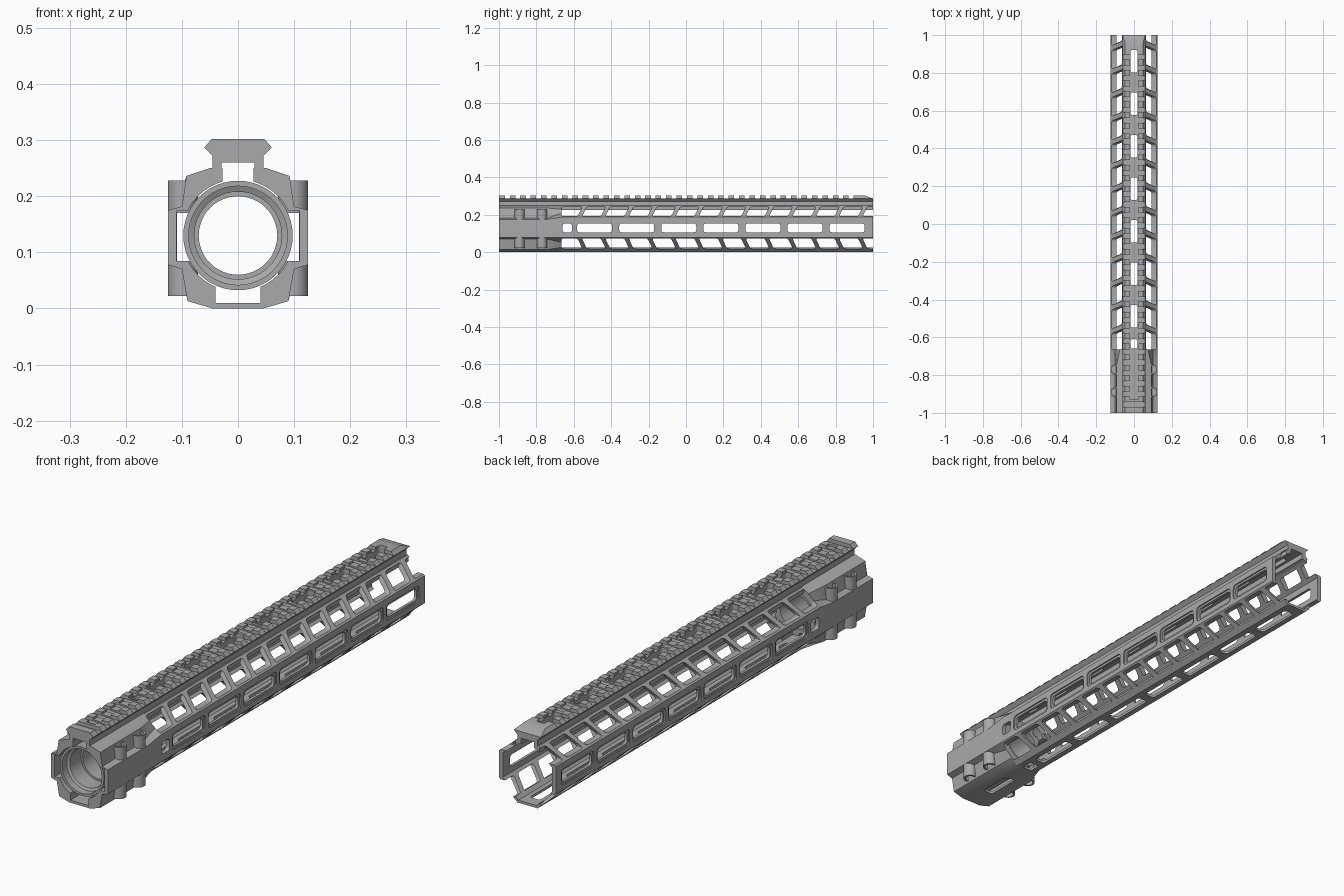
import bpy, bmesh, math
from mathutils import Vector

if "Cube" in bpy.data.objects:
    bpy.data.objects.remove(bpy.data.objects["Cube"])

metal = bpy.data.materials.new("anodized_grey")
metal.diffuse_color = (0.40, 0.40, 0.40, 1)
metal.use_nodes = True
metal.node_tree.nodes["Principled BSDF"].inputs["Base Color"].default_value = metal.diffuse_color


def place(axis, u, v, t):
    """Put a profile point (u, v) at distance t along an axis."""
    return {'x': (t, u, v), 'y': (u, t, v), 'z': (u, v, t)}[axis]


def loft(bm, sections, axis):
    """Skin a list of (position, profile) sections, with capped ends."""
    rows = [[bm.verts.new(place(axis, u, v, t)) for u, v in p] for t, p in sections]
    n = len(rows[0])
    for a, b in zip(rows, rows[1:]):
        for i in range(n):
            j = (i + 1) % n
            bm.faces.new((a[i], a[j], b[j], b[i]))
    bm.faces.new(rows[0][::-1])
    bm.faces.new(rows[-1])


def prism(bm, pts, axis, a, b):
    loft(bm, [(a, pts), (b, pts)], axis)


def rect(u0, u1, v0, v1):
    return [(u0, v0), (u1, v0), (u1, v1), (u0, v1)]


def rounded(pts, r, seg=4):
    """Round the corners of a polygon."""
    out, n = [], len(pts)
    for i in range(n):
        p, c, q = (Vector(pts[k % n]) for k in (i - 1, i, i + 1))
        a, b = c + (p - c).normalized() * r, c + (q - c).normalized() * r
        for s in range(seg + 1):
            t = s / seg
            w = a * (1 - t) ** 2 + c * 2 * t * (1 - t) + b * t * t
            out.append((w.x, w.y))
    return out


def circle(cx, cy, r, n=24):
    return [(cx + r * math.cos(2 * math.pi * i / n), cy + r * math.sin(2 * math.pi * i / n)) for i in range(n)]


def mirrored(half):
    return half + [(-x, z) for x, z in reversed(half)]


def finish(name, bm):
    bmesh.ops.recalc_face_normals(bm, faces=bm.faces)
    me = bpy.data.meshes.new(name)
    bm.to_mesh(me)
    bm.free()
    me.materials.append(metal)
    ob = bpy.data.objects.new(name, me)
    bpy.context.collection.objects.link(ob)
    return ob


def cut(ob, bm):
    """Subtract the shapes in bm from an object."""
    tool = finish("cutter", bm)
    tool.hide_render = True
    m = ob.modifiers.new("cut", 'BOOLEAN')
    m.operation, m.solver, m.object = 'DIFFERENCE', 'EXACT', tool
    bpy.context.view_layer.objects.active = ob
    bpy.ops.object.modifier_apply(modifier=m.name)
    bpy.data.objects.remove(tool)


def smooth(ob):
    bpy.ops.object.select_all(action='DESELECT')
    ob.select_set(True)
    bpy.context.view_layer.objects.active = ob
    bpy.ops.object.shade_smooth_by_angle(angle=math.radians(30))


# Half outlines of the tube and of the notched clamp end
tube_outer = [(.045, 0), (.072, .026), (.1, .053), (.125, .078),
              (.125, .187), (.1, .208), (.075, .229), (.05, .25)]
tube_inner = [(.028, .25), (.028, .237), (.04, .235), (.109, .18), (.109, .083), (.04, .01)]
clamp_outer = [(.045, 0), (.09, .013), (.1, .07), (.125, .078),
               (.125, .175), (.1, .182), (.092, .236), (.05, .25)]
START = -.665

# Long hollow tube
bm = bmesh.new()
prism(bm, mirrored(tube_outer + tube_inner), 'y', START, 1)
tube = finish("handguard_tube", bm)

# Slanted windows in the four diagonal walls
bm = bmesh.new()
for k in range(14):
    y0 = -.665 if k == 0 else -.555 + .125 * (k - 1) + .012
    y1 = -.555 + .125 * k - .012
    s0 = .0 if k == 0 else -.013
    if k == 13:
        y1 = 1.1
    up = rounded([(y0 + s0, .192), (y1 - .013, .192), (y1 + .013, .244), (y0 - s0, .244)], .011)
    low = rounded([(y0 + s0, .073), (y1 - .013, .073), (y1 + .013, .018), (y0 - s0, .018)], .011)
    for a, b in ((.053, .2), (-.2, -.053)):
        prism(bm, up, 'x', a, b)
        prism(bm, low, 'x', a, b)
cut(tube, bm)

# Accessory slots in the sides and floor: shallow rim first, then the opening
spans = [(-.67 + .01, -.61)] + [(-.582 + .225 * k, -.395 + .225 * k) for k in range(7)]
for grow, deep in ((.008, False), (0, True)):
    bm = bmesh.new()
    for y0, y1 in spans:
        if deep or y0 > -.6:
            p = rounded(rect(y0 - grow, y1 + grow, .106 - grow, .153 + grow), .014)
            for s in (-1, 1):
                prism(bm, p, 'x', s * (.09 if deep else .119), s * .15)
        if deep:
            prism(bm, rounded(rect(-.022, .022, y0, y1), .014), 'z', -.05, .05)
cut_bm = bm
cut(tube, cut_bm)

# Shallow rims around the side slots
bm = bmesh.new()
for y0, y1 in spans[1:]:
    p = rounded(rect(y0 - .009, y1 + .009, .097, .162), .016)
    for s in (-1, 1):
        prism(bm, p, 'x', s * .120, s * .15)
cut(tube, bm)
smooth(tube)

# Clamp end, blending into the tube
bm = bmesh.new()
c, t = mirrored(clamp_outer), mirrored(tube_outer)
loft(bm, [(-1, c), (-.745, c), (START, t)], 'y')
clamp = finish("clamp_end", bm)
bm = bmesh.new()
prism(bm, circle(0, .13, .1, 48), 'y', -1.1, -.6)
cut(clamp, bm)
bm = bmesh.new()
for s in (-1, 1):
    prism(bm, rect(s * .08, s * .11, .085, .175), 'y', -1.1, -.6)
prism(bm, rect(-.04, .04, .01, .06), 'y', -1.1, -.6)
prism(bm, rect(-.028, .028, .2, .3), 'y', -1.1, -.6)
cut(clamp, bm)
bm = bmesh.new()
prism(bm, rounded(rect(-.022, .022, -.9, -.76), .014), 'z', -.05, .05)
cut(clamp, bm)
smooth(clamp)

# Screw bosses with recessed sockets
for y in (-.89, -.77):
    for s in (-1, 1):
        for z0, z1, d in ((.17, .228, 1), (.085, .022, -1)):
            bm = bmesh.new()
            prism(bm, circle(s * .098, y, .027), 'z', z0, z1)
            boss = finish("screw_boss", bm)
            bm = bmesh.new()
            prism(bm, circle(s * .098, y, .02), 'z', z1 - d * .018, z1 + d * .02)
            cut(boss, bm)
            smooth(boss)

# Top accessory rail
bm = bmesh.new()
prism(bm, mirrored([(.029, .26), (.029, .244), (.045, .244), (.045, .272),
                    (.06, .287), (.047, .302)]), 'y', -1, 1)
rail = finish("top_rail", bm)

# Cross grooves
bm = bmesh.new()
for k in range(34):
    y = -.955 + .0557 * k
    prism(bm, rect(y - .013, y + .013, .288, .33), 'x', -.1, .1)
cut(rail, bm)

# Sloped rear tip
bm = bmesh.new()
prism(bm, [(.955, .303), (1.02, .28), (1.02, .33), (.955, .33)], 'x', -.1, .1)
cut(rail, bm)

# Centre channel, then slots through the rail
bm = bmesh.new()
prism(bm, rect(-.02, .02, -.93, .9), 'z', .2935, .33)
cut(rail, bm)
bm = bmesh.new()
for y0, y1 in spans:
    m, h = (y0 + y1) / 2, min(.06, (y1 - y0) / 2)
    prism(bm, rounded(rect(-.018, .018, m - h, m + h), .012), 'z', .2, .33)
cut(rail, bm)
smooth(rail)

# Stepped barrel nut, turned around the bore axis
profile = [(-.985, .0975), (-.82, .0975), (-.815, .091), (-.79, .091), (-.785, .0975),
           (-.69, .0975), (-.69, .07), (-.88, .07), (-.88, .078), (-.95, .078),
           (-.955, .088), (-.985, .088)]
N = 48
bm = bmesh.new()
rings = [[bm.verts.new((r * math.cos(2 * math.pi * i / N), y, .13 + r * math.sin(2 * math.pi * i / N)))
          for i in range(N)] for y, r in profile]
for a, b in zip(rings, rings[1:] + rings[:1]):
    for i in range(N):
        j = (i + 1) % N
        bm.faces.new((a[i], a[j], b[j], b[i]))
nut = finish("barrel_nut", bm)

# Wrench notches around the nut
bm = bmesh.new()
for k in range(12):
    a = 2 * math.pi * (k + .5) / 12
    prism(bm, circle(.097 * math.cos(a), .13 + .097 * math.sin(a), .011, 10), 'y', -.74, -.6)
cut(nut, bm)
smooth(nut)
